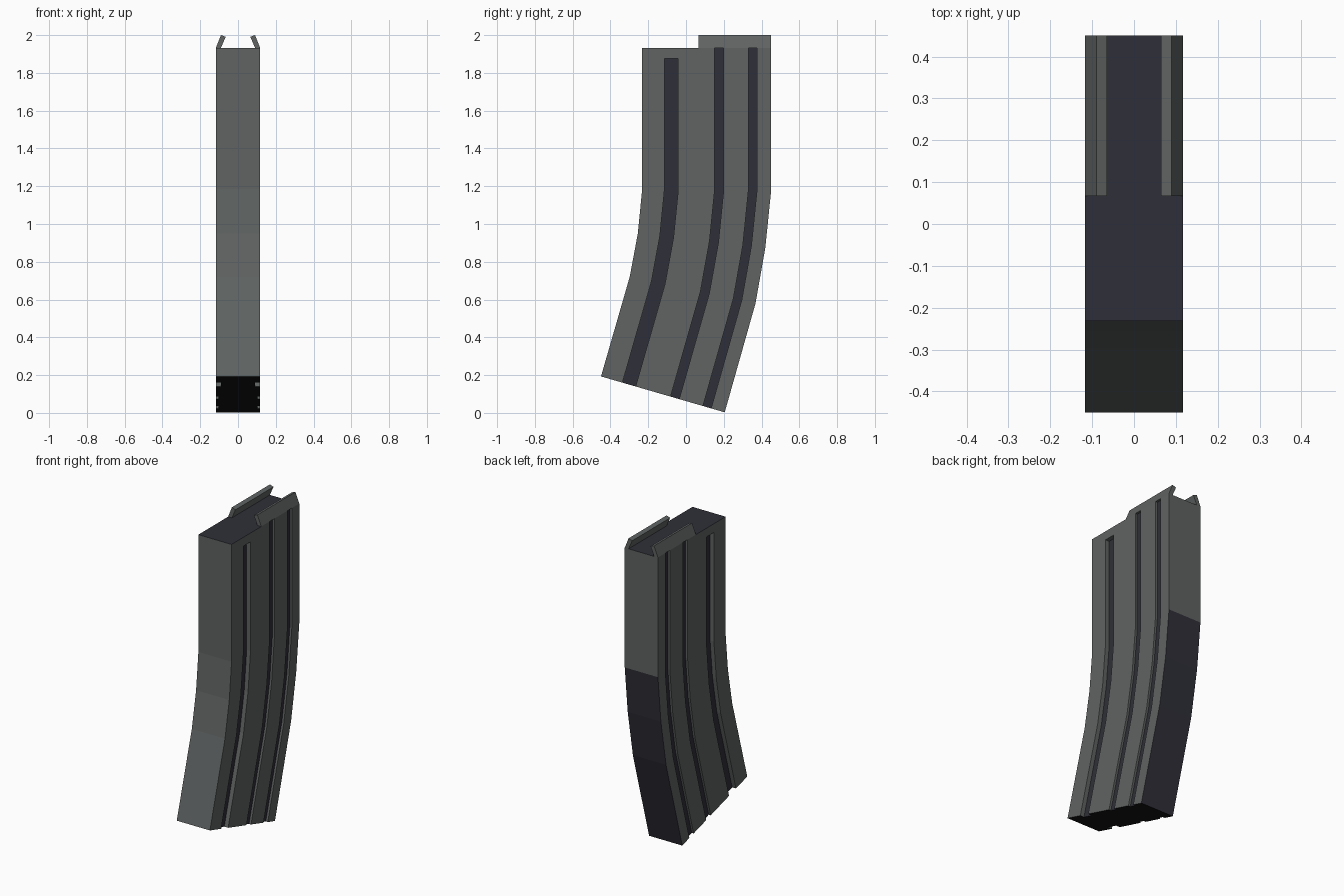
import bpy
import bmesh
from mathutils import Vector

if "Cube" in bpy.data.objects:
    bpy.data.objects.remove(bpy.data.objects["Cube"])


def material(name, rgb):
    m = bpy.data.materials.new(name)
    m.diffuse_color = (*rgb, 1)
    m.use_nodes = True
    m.node_tree.nodes["Principled BSDF"].inputs["Base Color"].default_value = m.diffuse_color
    return m


MATS = [material("grey metal", (0.115, 0.125, 0.123)),
        material("dark blue grey", (0.028, 0.028, 0.040)),
        material("black", (0.008, 0.008, 0.008))]
GREY, BLUE, BLACK = range(3)

HALF = 0.117  # half the width of the box
# Front and back edge (y, z) at each level, bottom to top
LEVELS = [((-0.45, 0.193), (0.205, 0.003)),
          ((-0.298, 0.72), (0.368, 0.58)),
          ((-0.255, 0.95), (0.42, 0.875)),
          ((-0.232, 1.185), (0.45, 1.17)),
          ((-0.232, 1.877), (0.45, 1.877)),
          ((-0.232, 1.933), (0.45, 1.933))]
# Column limits as fractions from front to back, and the groove depth of each column
COLS = [0, 0.173, 0.28, 0.562, 0.632, 0.824, 0.89, 1]
DEPTH = [0, 0.027, 0, 0.014, 0, 0.014, 0]


def face(bm, points, outward, mat):
    """Add a face that looks along the outward direction."""
    f = bm.faces.new([bm.verts.new(p) for p in points])
    f.normal_update()
    if f.normal.dot(Vector(outward)) < 0:
        f.normal_flip()
    f.material_index = mat


def finish(bm, name):
    bmesh.ops.remove_doubles(bm, verts=bm.verts, dist=1e-5)
    mesh = bpy.data.meshes.new(name)
    bm.to_mesh(mesh)
    bm.free()
    for m in MATS:
        mesh.materials.append(m)
    bpy.context.collection.objects.link(bpy.data.objects.new(name, mesh))


def pt(x, i, j):
    """Point on column line i and level j at the given x."""
    a, b = (Vector((x, *p)) for p in LEVELS[j])
    return a.lerp(b, COLS[i])


def depth(i, j):
    """The wide front groove stops one level below the top."""
    return 0 if (i == 1 and j == len(LEVELS) - 2) else DEPTH[i]


# Curved box with grooved sides
bm = bmesh.new()
rows, cols = len(LEVELS) - 1, len(DEPTH)
for j in range(rows):
    for s in (-1, 1):
        for i in range(cols):
            d = depth(i, j)
            x, xo = s * (HALF - d), s * HALF
            face(bm, [pt(x, i, j), pt(x, i + 1, j), pt(x, i + 1, j + 1), pt(x, i, j + 1)],
                 (s, 0, 0), BLUE if d else GREY)
            if d:  # groove walls
                for k, side in ((i, 1), (i + 1, -1)):
                    face(bm, [pt(x, k, j), pt(xo, k, j), pt(xo, k, j + 1), pt(x, k, j + 1)],
                         (0, side, 0), GREY)
                if j + 1 < rows and not depth(i, j + 1):
                    face(bm, [pt(x, i, j + 1), pt(xo, i, j + 1),
                              pt(xo, i + 1, j + 1), pt(x, i + 1, j + 1)], (0, 0, -1), GREY)
    # front and back walls, the curved part of the back is dark
    for i, side, mat in ((0, -1, GREY), (cols, 1, BLUE if j < 3 else GREY)):
        face(bm, [pt(-HALF, i, j), pt(HALF, i, j), pt(HALF, i, j + 1), pt(-HALF, i, j + 1)],
             (0, side, 0), mat)
# bottom and top
for j, side, mat in ((0, -1, BLACK), (rows, 1, BLUE)):
    for i in range(cols):
        x = HALF - depth(i, min(j, rows - 1))
        face(bm, [pt(-x, i, j), pt(x, i, j), pt(x, i + 1, j), pt(-x, i + 1, j)],
             (0, 0, side), mat)
finish(bm, "magazine_body")

# Feed lips leaning inwards over the rear of the top
LIP = [(HALF, 1.933), (0.090, 2.0), (0.065, 1.991), (0.090, 1.933)]
for s, name in ((-1, "left_feed_lip"), (1, "right_feed_lip")):
    bm = bmesh.new()
    ends = [[Vector((s * x, y, z)) for x, z in LIP] for y in (0.067, 0.45)]
    face(bm, ends[0], (0, -1, 0), GREY)
    face(bm, ends[1], (0, 1, 0), GREY)
    centre = sum(ends[0] + ends[1], Vector()) / 8
    for k in range(4):
        n = (k + 1) % 4
        quad = [ends[0][k], ends[0][n], ends[1][n], ends[1][k]]
        face(bm, quad, sum(quad, Vector()) / 4 - centre, GREY)
    finish(bm, name)
